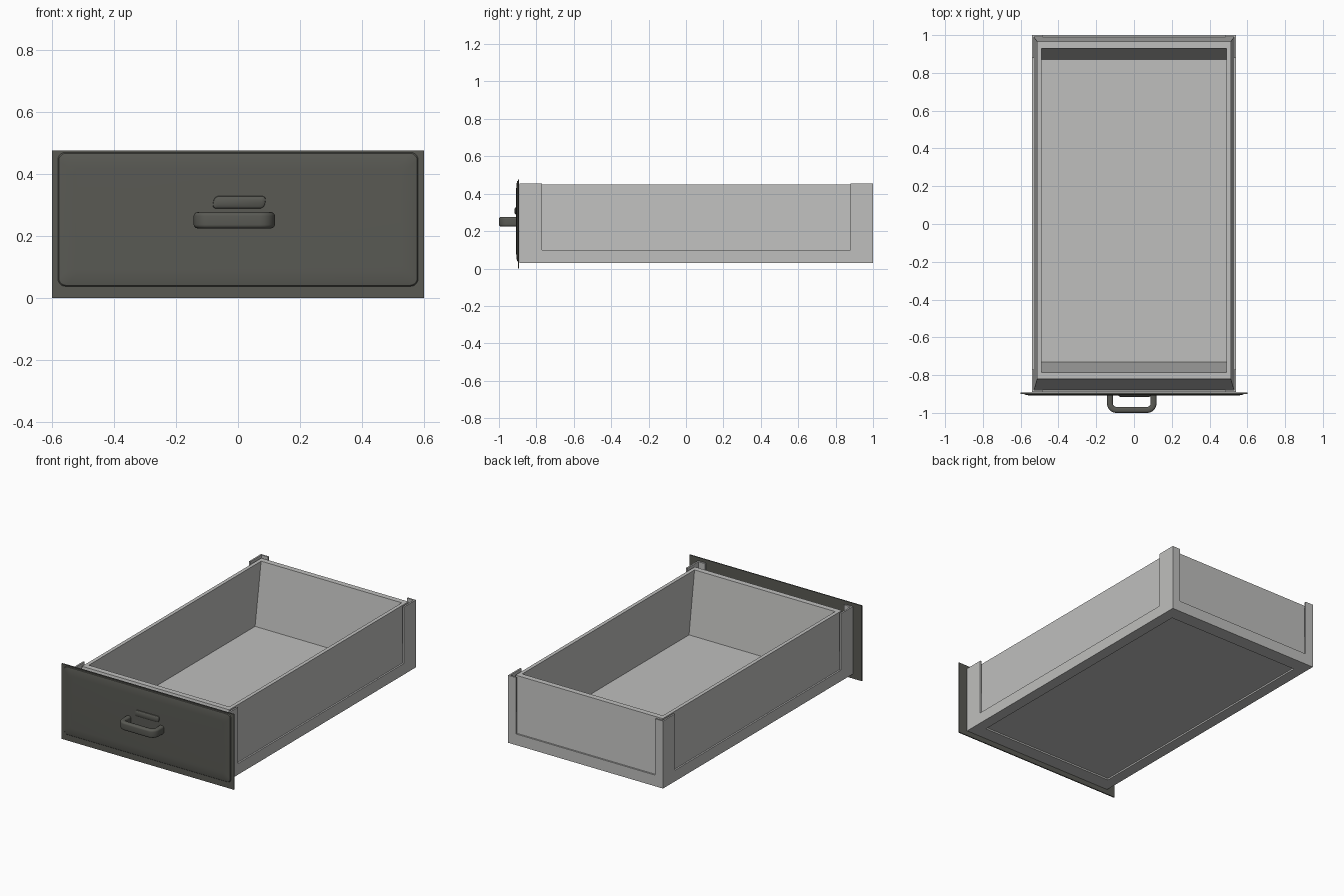
import bpy, bmesh, math
from mathutils import Vector

old = bpy.data.objects.get("Cube")
if old:
    bpy.data.objects.remove(old)


def material(name, color):
    m = bpy.data.materials.new(name)
    m.use_nodes = True
    m.diffuse_color = (*color, 1)
    bsdf = next(n for n in m.node_tree.nodes if n.type == 'BSDF_PRINCIPLED')
    bsdf.inputs["Base Color"].default_value = (*color, 1)
    return m


GREY = material("light_grey", (0.52, 0.52, 0.51))
DARK = material("dark_olive_grey", (0.10, 0.101, 0.088))


def make(name, bm, mat, smooth=False):
    bmesh.ops.recalc_face_normals(bm, faces=bm.faces)
    me = bpy.data.meshes.new(name)
    bm.to_mesh(me)
    bm.free()
    ob = bpy.data.objects.new(name, me)
    bpy.context.collection.objects.link(ob)
    me.materials.append(mat)
    if smooth:
        bpy.ops.object.select_all(action='DESELECT')
        ob.select_set(True)
        bpy.context.view_layer.objects.active = ob
        bpy.ops.object.shade_smooth_by_angle(angle=math.radians(35))
    return ob


def loft(bm, loops):
    """Join loops of points with quads and cap both ends."""
    rings = [[bm.verts.new(p) for p in loop] for loop in loops]
    n = len(rings[0])
    for a, b in zip(rings, rings[1:]):
        for i in range(n):
            j = (i + 1) % n
            bm.faces.new((a[i], a[j], b[j], b[i]))
    bm.faces.new(rings[0])
    bm.faces.new(rings[-1])


def rounded(cx, cz, hx, hz, r, y, shear=0.0, seg=5):
    """Rounded rectangle facing the front at depth y."""
    pts = []
    for k, (sx, sz) in enumerate(((1, 1), (-1, 1), (-1, -1), (1, -1))):
        for i in range(seg + 1):
            a = math.pi / 2 * (k + i / seg)
            z = sz * (hz - r) + r * math.sin(a)
            x = sx * (hx - r) + r * math.cos(a) + shear * z
            pts.append((cx + x, y, cz + z))
    return pts


# Drawer tub with a low lip around its base and leaning walls:
# half width, front y, back y, height, from the underside to the floor
TUB = [
    (0.47, -0.80, 0.91, 0.04), (0.47, -0.80, 0.91, 0.03),
    (0.54, -0.89, 1.00, 0.03), (0.54, -0.89, 1.00, 0.10),
    (0.53, -0.88, 0.99, 0.10), (0.513, -0.82, 0.965, 0.45),
    (0.49, -0.785, 0.93, 0.45), (0.49, -0.73, 0.87, 0.062),
]
bm = bmesh.new()
loft(bm, [[(-x, f, z), (x, f, z), (x, b, z), (-x, b, z)] for x, f, b, z in TUB])
make("drawer_tub", bm, GREY)

# Thin angle-shaped posts on the four corners
T = 0.01
for sx, side in ((1, "left"), (-1, "right")):
    for y, d, end in ((-0.89, 1, "front"), (1.0, -1, "back")):
        prof = [(0.54, 0), (0.54, 0.12), (0.54 - T, 0.12),
                (0.54 - T, T), (0.485, T), (0.485, 0)]
        bm = bmesh.new()
        loft(bm, [[(sx * px, y + d * py, z) for px, py in prof] for z in (0.10, 0.455)])
        make(f"{end}_{side}_corner_post", bm, GREY)

# Front panel: thin plate with a softly raised field
bm = bmesh.new()
loft(bm, [[(-0.6, y, 0), (0.6, y, 0), (0.6, y, 0.475), (-0.6, y, 0.475)]
          for y in (-0.899, -0.892)])
make("front_panel", bm, DARK)

bm = bmesh.new()
loft(bm, [rounded(0, 0.253, 0.582, 0.217, 0.025, -0.898),
          rounded(0, 0.253, 0.578, 0.213, 0.023, -0.903),
          rounded(0, 0.253, 0.56, 0.195, 0.02, -0.907),
          rounded(0, 0.253, 0.53, 0.165, 0.02, -0.908)])
make("raised_panel_field", bm, DARK, True)

# Handle: rounded section swept along a bent bow
CX, HW, REACH, R = -0.012, 0.115, -0.984, 0.032
path = [Vector((-HW, -0.895))]
for cx, start in ((-HW + R, math.pi), (HW - R, 1.5 * math.pi)):
    for i in range(6):
        a = start + math.pi / 2 * i / 5
        path.append(Vector((cx + R * math.cos(a), REACH + R + R * math.sin(a))))
path.append(Vector((HW, -0.895)))
section = [(p[0], p[2]) for p in rounded(0, 0, 0.016, 0.026, 0.012, 0)]
loops = []
for i, p in enumerate(path):
    t = (path[min(i + 1, len(path) - 1)] - path[max(i - 1, 0)]).normalized()
    n = Vector((-t.y, t.x))
    loops.append([(CX + p.x + n.x * u, p.y + n.y * u, 0.25 + v) for u, v in section])
bm = bmesh.new()
loft(bm, loops)
make("handle", bm, DARK, True)

# Small slanted boss above the handle
bm = bmesh.new()
loft(bm, [rounded(0.004, 0.308, 0.085, 0.021, 0.015, -0.905, 0.2),
          rounded(0.004, 0.308, 0.083, 0.019, 0.014, -0.912, 0.2),
          rounded(0.004, 0.308, 0.074, 0.011, 0.009, -0.917, 0.2)])
make("handle_boss", bm, DARK, True)
